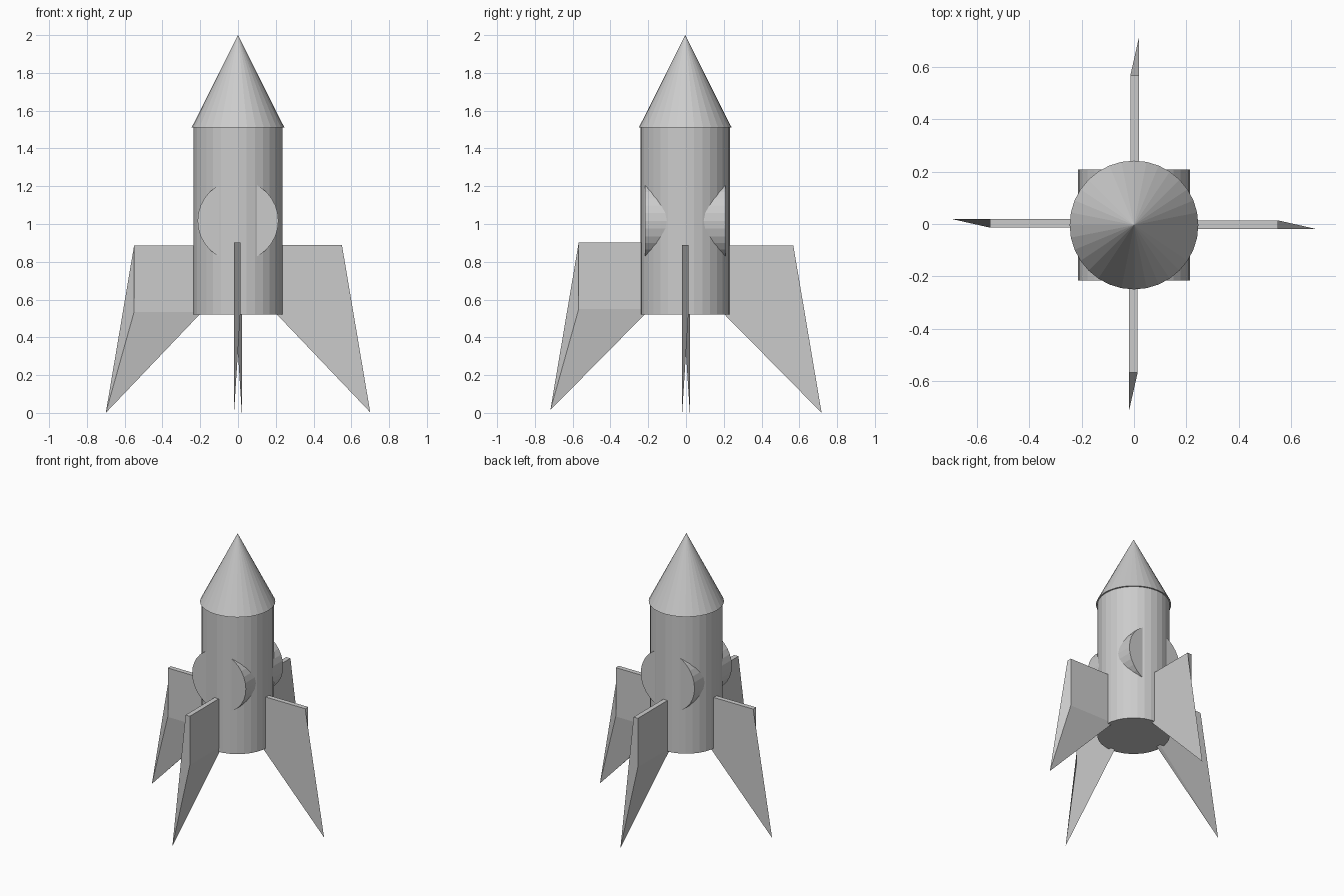
import bpy, bmesh, math
from mathutils import Matrix, Vector

if "Cube" in bpy.data.objects:
    bpy.data.objects.remove(bpy.data.objects["Cube"])

grey = bpy.data.materials.new("grey")
grey.diffuse_color = (0.6, 0.6, 0.6, 1)
grey.use_nodes = True
grey.node_tree.nodes["Principled BSDF"].inputs["Base Color"].default_value = grey.diffuse_color
YC = -0.004  # body axis sits a hair forward


def finish(obj, name):
    obj.name = name
    obj.data.materials.clear()
    obj.data.materials.append(grey)


# Fuselage
bpy.ops.mesh.primitive_cylinder_add(vertices=32, radius=0.236, depth=0.99,
                                    location=(0, YC, 1.015))
finish(bpy.context.object, "fuselage")

# Nose cone, slightly wider than the fuselage
bpy.ops.mesh.primitive_cone_add(vertices=32, radius1=0.246, radius2=0, depth=0.49,
                                location=(0, YC, 1.755))
finish(bpy.context.object, "nose_cone")

# Porthole drum pushed through from front to back
bpy.ops.mesh.primitive_cylinder_add(vertices=32, radius=0.214, depth=0.425,
                                    location=(0, YC, 1.017),
                                    rotation=(math.pi / 2, 0, 0))
finish(bpy.context.object, "porthole_drum")


# Fin: a thin box with one lower outer corner pulled out into the foot
def fin(name, angle, reach, lift):
    bm = bmesh.new()
    bmesh.ops.create_cube(bm, size=1)
    for v in bm.verts:
        outer, back, top = v.co.x > 0, v.co.y > 0, v.co.z > 0
        if outer and not back and not top:
            v.co = Vector((0.70 + reach, -0.02, lift))
        else:
            v.co = Vector((0.55 + reach if outer else 0.19,
                           0.014 if back else -0.02,
                           (0.887 if top else 0.535) + lift))
    bm.transform(Matrix.Rotation(angle, 4, 'Z'))
    bmesh.ops.recalc_face_normals(bm, faces=bm.faces)
    mesh = bpy.data.meshes.new(name)
    bm.to_mesh(mesh)
    bm.free()
    obj = bpy.data.objects.new(name, mesh)
    bpy.context.collection.objects.link(obj)
    finish(obj, name)


for i, (name, reach, lift) in enumerate([("right_fin", 0, 0.003), ("back_fin", 0.018, 0.0),
                                         ("left_fin", 0, 0.0), ("front_fin", 0.018, 0.015)]):
    fin(name, i * math.pi / 2, reach, lift)
